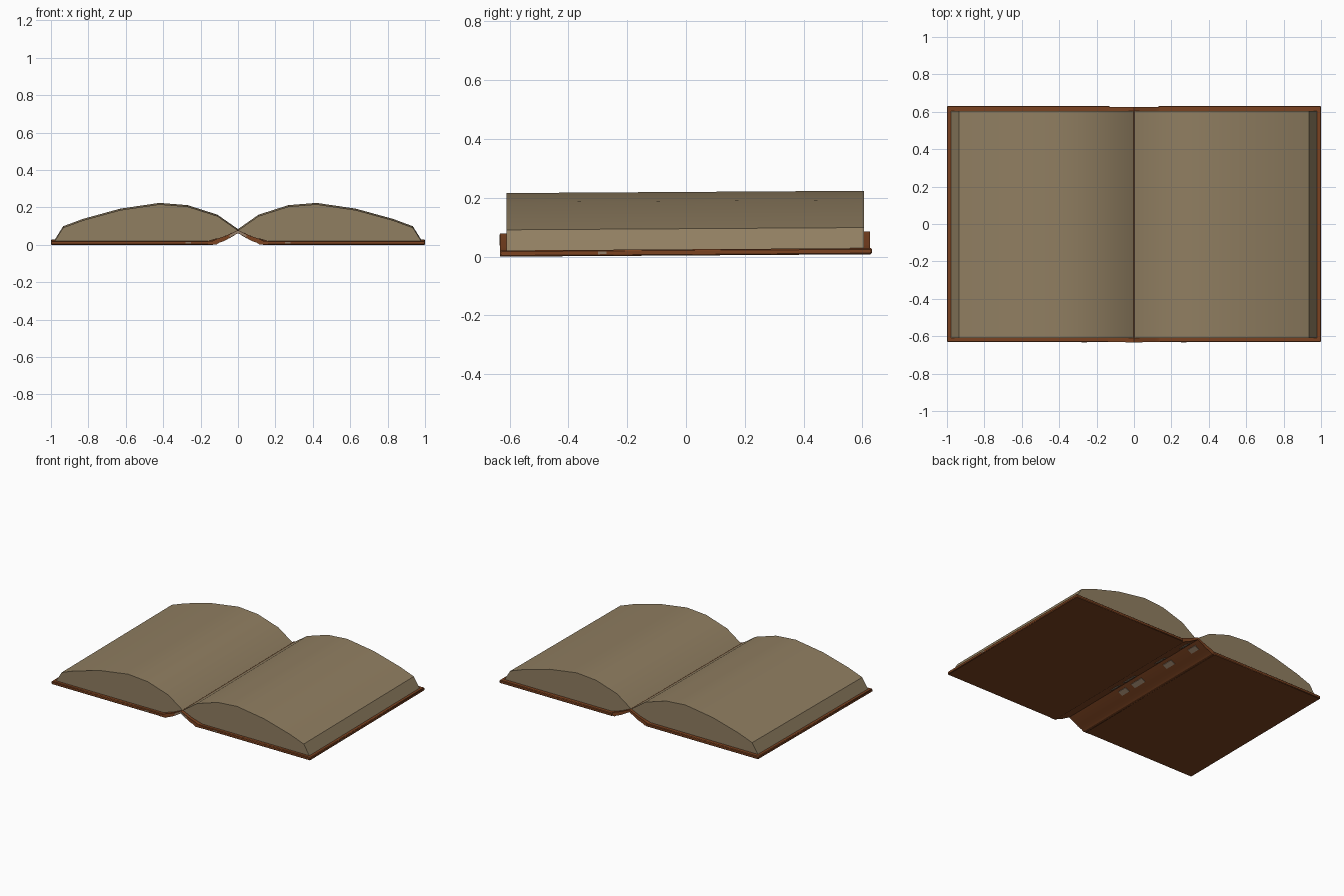
import bpy, bmesh, math

if "Cube" in bpy.data.objects:
    bpy.data.objects.remove(bpy.data.objects["Cube"])


def material(name, color):
    m = bpy.data.materials.new(name)
    m.diffuse_color = (*color, 1)
    m.use_nodes = True
    m.node_tree.nodes["Principled BSDF"].inputs["Base Color"].default_value = m.diffuse_color
    return m


LEATHER = material("brown leather", (0.20, 0.056, 0.015))
PAPER = material("aged paper", (0.28, 0.21, 0.12))
WORN = material("worn edge", (0.30, 0.21, 0.14))


def extrude(name, profile, y0, y1, mat, mirror=False, bevel=0):
    """Sweep an x-z profile along y; the book rises very slightly to the back."""
    bm = bmesh.new()
    ends = [[bm.verts.new((x, y, z + 0.004 * (y / 0.63 + 1))) for x, z in profile]
            for y in (y0, y1)]
    n = len(profile)
    bm.faces.new(ends[0])
    bm.faces.new(ends[1][::-1])
    for i in range(n):
        j = (i + 1) % n
        bm.faces.new((ends[0][i], ends[1][i], ends[1][j], ends[0][j]))
    bmesh.ops.recalc_face_normals(bm, faces=bm.faces)
    me = bpy.data.meshes.new(name)
    bm.to_mesh(me)
    bm.free()
    me.materials.append(mat)
    me.shade_smooth()
    me.set_sharp_from_angle(angle=math.radians(30))
    ob = bpy.data.objects.new(name, me)
    bpy.context.collection.objects.link(ob)
    if bevel:
        b = ob.modifiers.new("edge rounding", 'BEVEL')
        b.width, b.segments = bevel, 1
    if mirror:
        ob.modifiers.new("other half", 'MIRROR')
    return ob


# Cover boards
extrude("cover_board", [(0.13, 0), (1.0, 0), (1.0, 0.021), (0.13, 0.021)],
        -0.632, 0.632, LEATHER, mirror=True, bevel=0.004)

# Page blocks: arched top, sloping fore-edge
pages = [(0, 0.076), (0.11, 0.153), (0.27, 0.204), (0.42, 0.216), (0.63, 0.185),
         (0.83, 0.130), (0.935, 0.091), (0.98, 0.019), (0.16, 0.019), (0.08, 0.042)]
extrude("page_block", pages, -0.61, 0.605, PAPER, mirror=True)

# Spine folded upwards between the boards, with a ridge at each joint
under = [(0.16, 0.001), (0.115, 0.001), (0.10, 0.011), (0.07, 0.022)]
over = [(0.07, 0.046), (0.11, 0.033), (0.14, 0.019), (0.16, 0.019)]
half = over + under
spine = ([(0, 0.078)] + half + [(0, 0.062)] + [(-x, z) for x, z in reversed(half)])
extrude("spine", spine, -0.632, 0.625, LEATHER)

# Worn patches on the folded underside of the spine
patch = [(0.02, 0.052), (0.05, 0.035), (0.049, 0.030), (0.019, 0.047)]
for y, length in ((-0.14, 0.07), (0.0, 0.10), (0.30, 0.08), (0.54, 0.07)):
    extrude("worn_spine_patch", patch, y - length / 2, y + length / 2, WORN, mirror=True)

# Worn nicks on the front end of the spine and the board edges
extrude("worn_spine_end", [(0, 0.064), (0.045, 0.038), (0.045, 0.053), (0, 0.076)],
        -0.634, -0.630, WORN, mirror=True)
extrude("worn_front_nick", [(0.25, 0.006), (0.28, 0.006), (0.28, 0.015), (0.25, 0.015)],
        -0.633, -0.630, WORN, mirror=True)
extrude("worn_side_nick", [(0.998, 0.006), (1.0005, 0.006), (1.0005, 0.015), (0.998, 0.015)],
        -0.30, -0.27, WORN, mirror=True)
